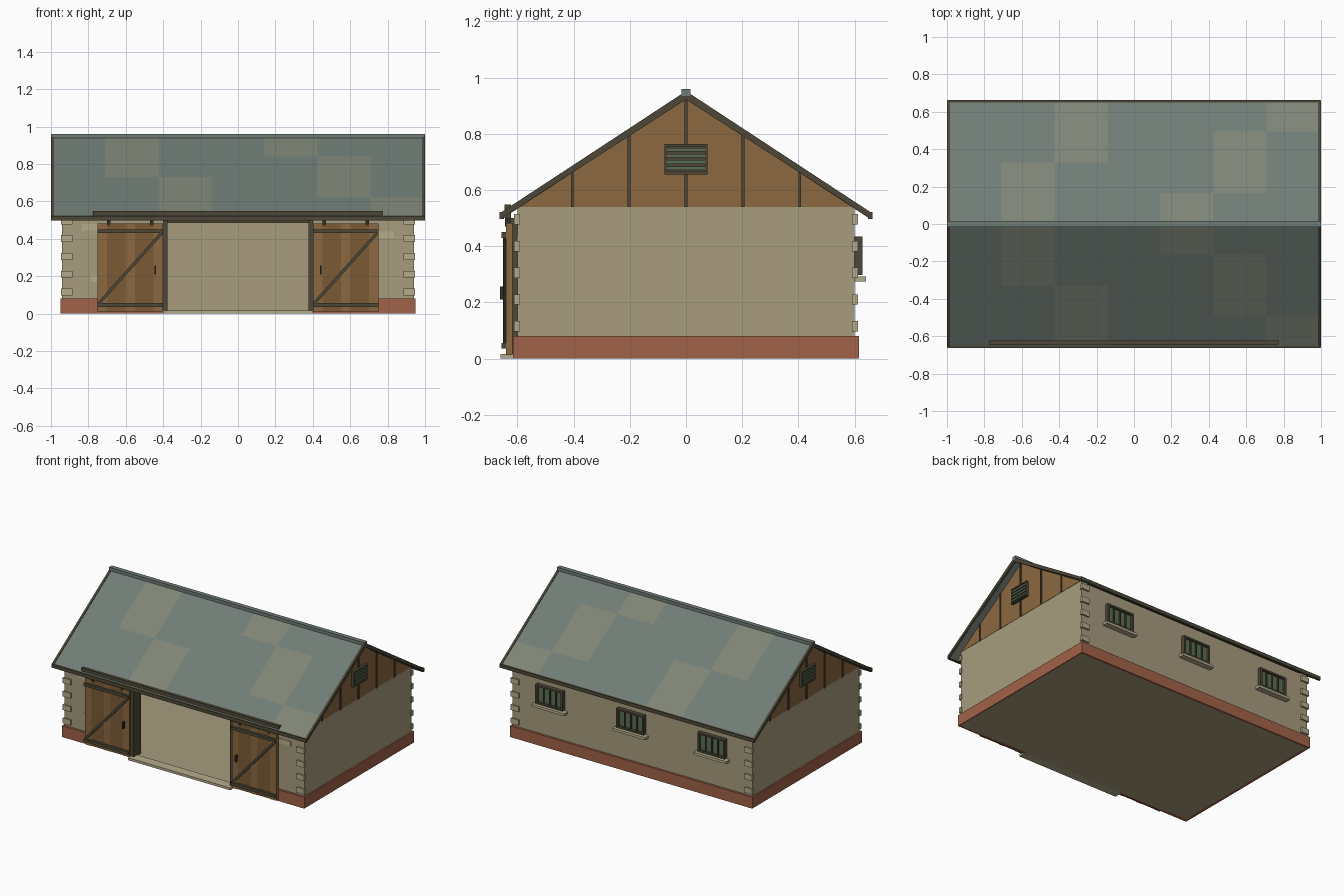
import bpy, bmesh, math
from mathutils import Matrix, Vector

if "Cube" in bpy.data.objects:
    bpy.data.objects.remove(bpy.data.objects["Cube"])


def mat(name, r, g, b):
    m = bpy.data.materials.new(name)
    m.diffuse_color = [(c / 255) ** 2.2 for c in (r, g, b)] + [1]
    m.use_nodes = True
    m.node_tree.nodes["Principled BSDF"].inputs["Base Color"].default_value = m.diffuse_color
    return m


STONE = mat("stone", 166, 155, 125)
QUOIN = mat("pale_stone", 180, 170, 140)
BRICK = mat("brick", 160, 98, 74)
SLATE = mat("slate", 112, 124, 118)
SLATE2 = mat("weathered_slate", 126, 132, 118)
TRIM = mat("dark_trim", 78, 73, 58)
WOOD = mat("wood", 138, 104, 66)
WOOD2 = mat("dark_wood", 122, 90, 56)
IRON = mat("iron", 52, 50, 44)
GREEN = mat("green_glass", 92, 110, 84)


def mesh_object(name, bm, *mats):
    bmesh.ops.recalc_face_normals(bm, faces=bm.faces)
    me = bpy.data.meshes.new(name)
    bm.to_mesh(me)
    bm.free()
    for m in mats:
        me.materials.append(m)
    ob = bpy.data.objects.new(name, me)
    bpy.context.collection.objects.link(ob)
    return ob


def box(name, x, y, z, m, turn=None):
    """Box spanning the ranges x, y, z; turn rotates it about its centre in the xz plane."""
    bm = bmesh.new()
    size = [abs(r[1] - r[0]) for r in (x, y, z)]
    mid = Vector([(r[0] + r[1]) / 2 for r in (x, y, z)])
    rot = Matrix.Rotation(turn or 0, 4, 'Y')
    bmesh.ops.create_cube(bm, size=1, matrix=Matrix.Translation(mid) @ rot @ Matrix.Diagonal((*size, 1)))
    return mesh_object(name, bm, m)


def prism(name, profile, x0, x1, m):
    """Extrude a yz profile along x."""
    bm = bmesh.new()
    f = bm.faces.new([bm.verts.new((x0, y, z)) for y, z in profile])
    r = bmesh.ops.extrude_face_region(bm, geom=[f])
    bmesh.ops.translate(bm, vec=(x1 - x0, 0, 0), verts=[v for v in r["geom"] if isinstance(v, bmesh.types.BMVert)])
    return mesh_object(name, bm, m)


APEX, EAVE, HALF = 0.948, 0.515, 0.66
SLOPE = (APEX - EAVE) / HALF


def roof_z(y):
    return APEX - SLOPE * abs(y)


# Floor, threshold and hollow walls with a wide front opening
box("floor", (-0.94, 0.94), (-0.6, 0.6), (0, 0.012), STONE)
box("threshold", (-0.4, 0.4), (-0.66, -0.59), (0, 0.017), QUOIN)
box("back_wall", (-0.94, 0.94), (0.55, 0.6), (0, 0.53), STONE)
box("front_header", (-0.38, 0.38), (-0.6, -0.55), (0.5, 0.53), STONE)
box("plinth_back", (-0.95, 0.95), (0.59, 0.615), (0, 0.08), BRICK)
box("door_lintel", (-0.4, 0.4), (-0.612, -0.545), (0.485, 0.51), TRIM)

for s in (-1, 1):
    box("front_wall", (s * 0.38, s * 0.94), (-0.6, -0.55), (0, 0.53), STONE)
    box("side_wall", (s * 0.89, s * 0.94), (-0.6, 0.6), (0, 0.54), STONE)
    box("plinth_front", (s * 0.4, s * 0.95), (-0.615, -0.59), (0, 0.08), BRICK)
    box("plinth_side", (s * 0.93, s * 0.95), (-0.615, 0.615), (0, 0.08), BRICK)
    box("door_jamb", (s * 0.377, s * 0.4), (-0.63, -0.545), (0.012, 0.5), TRIM)

    # Timber gable with battens
    prism("gable_boards", [(-0.6, 0.54), (0.6, 0.54), (0, APEX - 0.015)], s * 0.9, s * 0.942, WOOD)
    for y in (-0.405, -0.203, 0, 0.203, 0.405):
        box("gable_batten", (s * 0.94, s * 0.948), (y - 0.005, y + 0.005), (0.54, roof_z(y) - 0.015), TRIM)

    # Louvred gable vent
    box("vent_back", (s * 0.94, s * 0.953), (-0.07, 0.07), (0.66, 0.76), TRIM)
    for e in (-1, 1):
        box("vent_frame_side", (s * 0.94, s * 0.962), (e * 0.067, e * 0.076), (0.656, 0.763), TRIM)
    for z in (0.656, 0.754):
        box("vent_frame_rail", (s * 0.94, s * 0.962), (-0.076, 0.076), (z, z + 0.009), TRIM)
    for i in range(4):
        z = 0.671 + i * 0.022
        box("vent_slat", (s * 0.95, s * 0.96), (-0.067, 0.067), (z, z + 0.013), GREEN)

    # Corner stones on the front and back walls
    for e in (-1, 1):
        for i in range(5):
            z = 0.097 + i * 0.095
            box("corner_stone", (s * 0.885, s * 0.946), (e * 0.59, e * 0.612), (z, z + 0.037), QUOIN)

# Odd pale stones in the front wall
for x, z in ((-0.79, 0.445), (0.79, 0.405), (-0.74, 0.17)):
    box("pale_wall_stone", (x - 0.045, x + 0.045), (-0.603, -0.59), (z, z + 0.034), QUOIN)

# Slate roof: grid over both slopes with weathered patches
COLS, ROWS, RX = 7, 4, 0.99
PATCHES = {(1, 0), (1, 1), (2, 2), (2, 3), (4, 0), (5, 1), (5, 2), (6, 3)}
bm = bmesh.new()
grid = [[bm.verts.new((-RX + 2 * RX * i / COLS, HALF * j / ROWS, roof_z(HALF * j / ROWS)))
         for j in range(-ROWS, ROWS + 1)] for i in range(COLS + 1)]
for i in range(COLS):
    for j in range(2 * ROWS):
        f = bm.faces.new((grid[i][j], grid[i + 1][j], grid[i + 1][j + 1], grid[i][j + 1]))
        row = j - ROWS if j >= ROWS else ROWS - 1 - j
        f.material_index = int((i, row) in PATCHES)
roof = mesh_object("slate_roof", bm, SLATE, SLATE2)
sol = roof.modifiers.new("thickness", 'SOLIDIFY')
sol.thickness, sol.offset = 0.018, -1
box("ridge_cap", (-1, 1), (-0.016, 0.016), (0.935, 0.96), SLATE)

# Verge boards and eave boards
for s in (-1, 1):
    prism("verge_board", [(-HALF, EAVE + 0.004), (0, APEX + 0.004), (HALF, EAVE + 0.004),
                          (HALF, EAVE - 0.018), (0, APEX - 0.026), (-HALF, EAVE - 0.018)],
          s * 0.984, s * 1.0, TRIM)
    box("eave_board", (-0.998, 0.998), (s * 0.648, s * 0.663), (0.497, 0.522), TRIM)

# Sliding door track
box("door_track", (-0.775, 0.772), (-0.645, -0.622), (0.5, 0.549), TRIM)

# Sliding doors, both with the brace rising to the right
for s in (-1, 1):
    x0 = s * 0.576 - 0.175
    for i in range(7):
        tone = i % 3 != 0
        a = x0 + i * 0.05
        box("door_plank", (a, a + 0.05), (-0.638 if tone else -0.641, -0.617), (0.012, 0.482),
            WOOD2 if tone else WOOD)
    for z in (0.036, 0.43):
        box("door_rail", (x0, x0 + 0.35), (-0.656, -0.635), (z, z + 0.02), TRIM)
    run, rise = 0.335, 0.375
    cx, cz, half = x0 + 0.175, 0.243, math.hypot(run, rise) / 2
    box("door_brace", (cx - half, cx + half), (-0.652, -0.635), (cz - 0.008, cz + 0.008), TRIM,
        -math.atan2(rise, run))
    hx = s * 0.442
    box("door_handle", (hx - 0.004, hx + 0.004), (-0.662, -0.635), (0.21, 0.257), IRON)
    for dx in (0.06, 0.29):
        box("door_hanger", (x0 + dx - 0.01, x0 + dx + 0.01), (-0.644, -0.625), (0.47, 0.51), IRON)

# Back windows with bars and sills
for c in (-0.635, 0, 0.635):
    box("window_glass", (c - 0.1, c + 0.1), (0.59, 0.612), (0.305, 0.43), GREEN)
    for e in (-1, 1):
        box("window_stile", (c + e * 0.093, c + e * 0.107), (0.595, 0.628), (0.298, 0.434), TRIM)
    for z in (0.298, 0.421):
        box("window_rail", (c - 0.107, c + 0.107), (0.595, 0.628), (z, z + 0.013), TRIM)
    for d in (-0.048, 0, 0.048):
        box("window_bar", (c + d - 0.004, c + d + 0.004), (0.6, 0.621), (0.305, 0.425), TRIM)
    box("window_sill", (c - 0.128, c + 0.128), (0.59, 0.64), (0.274, 0.292), QUOIN)
